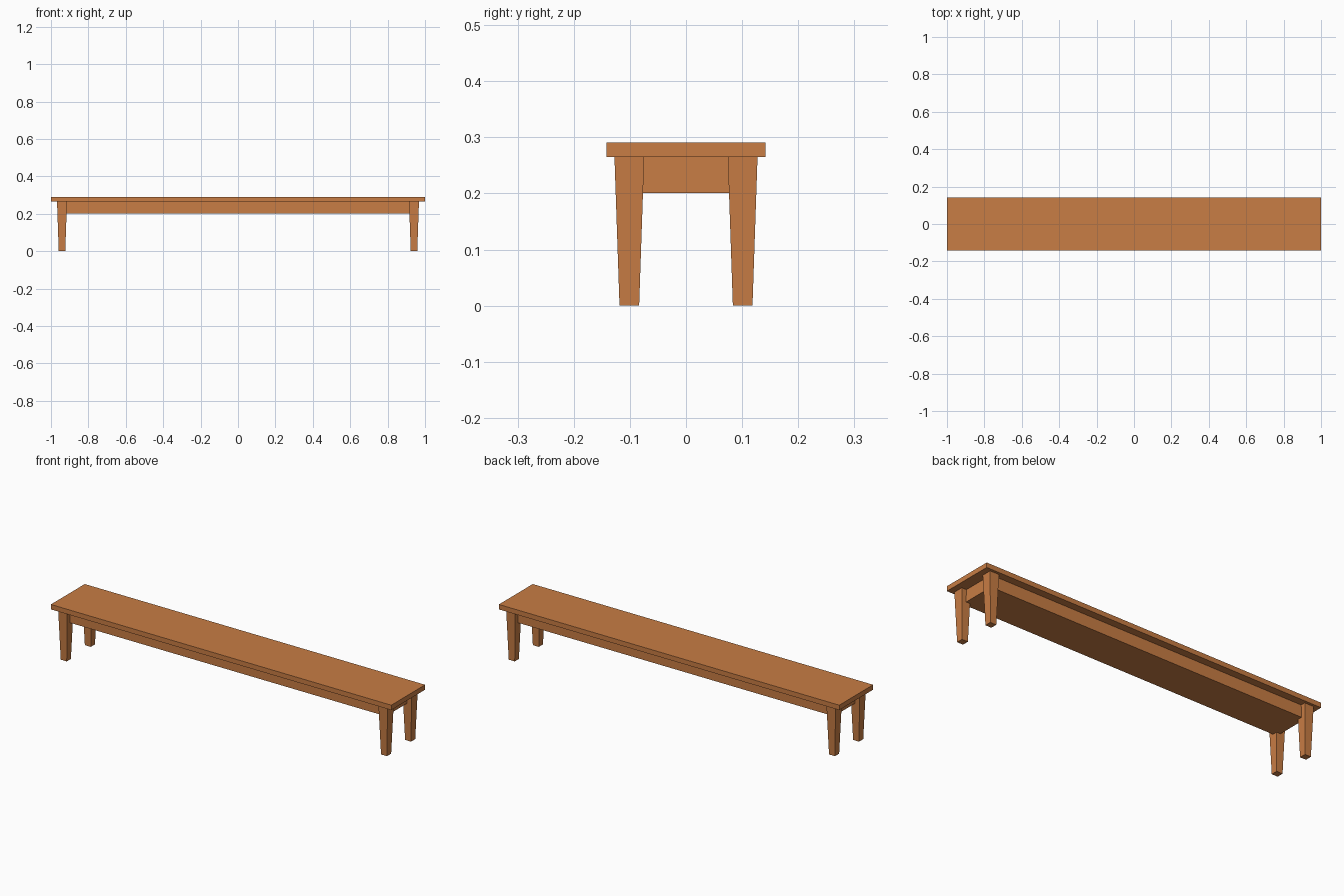
import bpy, bmesh

if "Cube" in bpy.data.objects:
    bpy.data.objects.remove(bpy.data.objects["Cube"])

wood = bpy.data.materials.new("warm wood")
wood.diffuse_color = (0.58, 0.205, 0.058, 1)
wood.use_nodes = True
wood.node_tree.nodes["Principled BSDF"].inputs["Base Color"].default_value = wood.diffuse_color


def block(name, center, half_bottom, half_top, z0, z1):
    """Box whose bottom and top rectangles may differ in size."""
    bm = bmesh.new()
    bmesh.ops.create_cube(bm, size=2)
    for v in bm.verts:
        h, z = (half_top, z1) if v.co.z > 0 else (half_bottom, z0)
        v.co = (center[0] + v.co.x * h[0], center[1] + v.co.y * h[1], z)
    mesh = bpy.data.meshes.new(name)
    bm.to_mesh(mesh)
    bm.free()
    mesh.materials.append(wood)
    obj = bpy.data.objects.new(name, mesh)
    bpy.context.collection.objects.link(obj)
    return obj


# Seat board
block("seat", (0, 0), (1, 0.142), (1, 0.142), 0.265, 0.291)

# Solid apron under the seat
block("apron", (0, 0), (0.94, 0.102), (0.94, 0.102), 0.201, 0.265)

# Four tapered legs
for sx, side in ((-1, "left"), (1, "right")):
    for sy, end in ((-1, "front"), (1, "back")):
        block(f"{end}_{side}_leg", (sx * 0.941, sy * 0.101),
              (0.0175, 0.0175), (0.0265, 0.0265), 0, 0.265)
